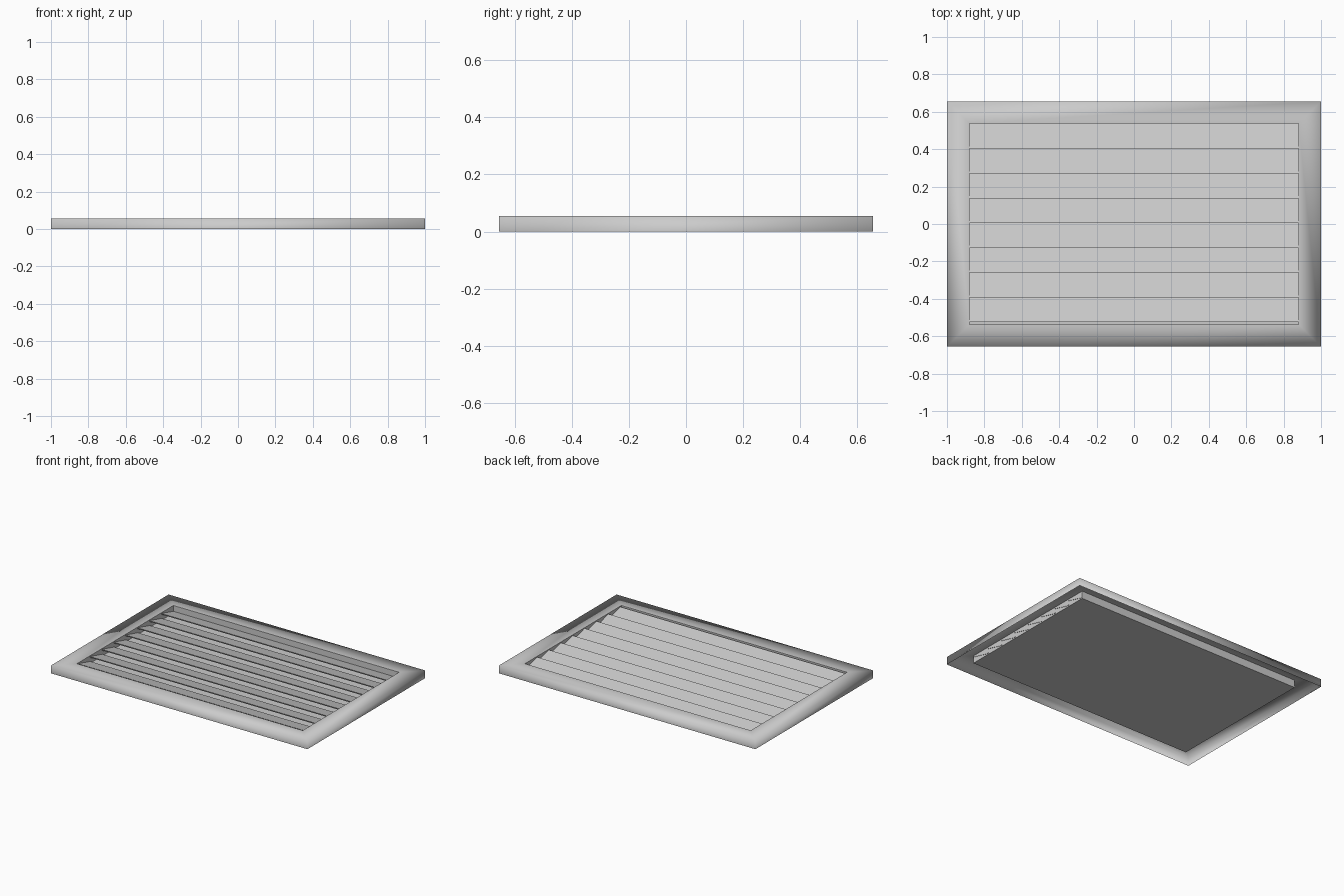
import bpy, bmesh

cube = bpy.data.objects.get("Cube")
if cube:
    bpy.data.objects.remove(cube, do_unlink=True)

OUT_X, OUT_Y = 1.0, 0.655
IN_X, IN_Y = 0.88, 0.537
TOP = 0.055
SLATS, PITCH = 8, 0.1325

grey = bpy.data.materials.new("painted_grey_metal")
grey.use_nodes = True
colour = (0.6, 0.6, 0.6, 1)
grey.diffuse_color = colour
grey.node_tree.nodes["Principled BSDF"].inputs["Base Color"].default_value = colour


def finish(name, bm, smooth=False):
    for f in bm.faces:
        f.smooth = smooth
    mesh = bpy.data.meshes.new(name)
    bm.to_mesh(mesh)
    bm.free()
    mesh.materials.append(grey)
    obj = bpy.data.objects.new(name, mesh)
    bpy.context.collection.objects.link(obj)
    return obj


def ring(bm, x, y, z):
    return [bm.verts.new((sx * x, sy * y, z))
            for sx, sy in ((-1, -1), (1, -1), (1, 1), (-1, 1))]


def bridge(bm, a, b):
    for i in range(4):
        j = (i + 1) % 4
        bm.faces.new((a[i], a[j], b[j], b[i]))


# Frame: open pressed sheet, outer wall flowing softly into the top
bm = bmesh.new()
foot = ring(bm, OUT_X, OUT_Y, 0)
rim = ring(bm, OUT_X, OUT_Y, TOP)
lip = ring(bm, IN_X, IN_Y, TOP)
bridge(bm, foot, rim)
bridge(bm, rim, lip)
finish("outer_frame", bm, smooth=True)

# Tray: inner walls closed by the back panel
bm = bmesh.new()
upper = ring(bm, IN_X, IN_Y, TOP)
lower = ring(bm, IN_X, IN_Y, 0.002)
bridge(bm, upper, lower)
bm.faces.new(lower)
finish("back_tray", bm)

# Slats: tilted blades, high at the front edge and low at the back
BLADE = ((0, 0.050), (0.002, 0.042), (0.137, 0.006), (0.137, 0.014))
for k in range(SLATS):
    front = IN_Y - 0.002 - (k + 1) * PITCH
    bm = bmesh.new()
    ends = [[bm.verts.new((x, min(front + y, IN_Y), z)) for y, z in BLADE]
            for x in (-IN_X - 0.003, IN_X + 0.003)]
    bridge(bm, *ends)
    for end in ends:
        bm.faces.new(end)
    bmesh.ops.recalc_face_normals(bm, faces=bm.faces)
    finish(f"slat_{k + 1}", bm)
